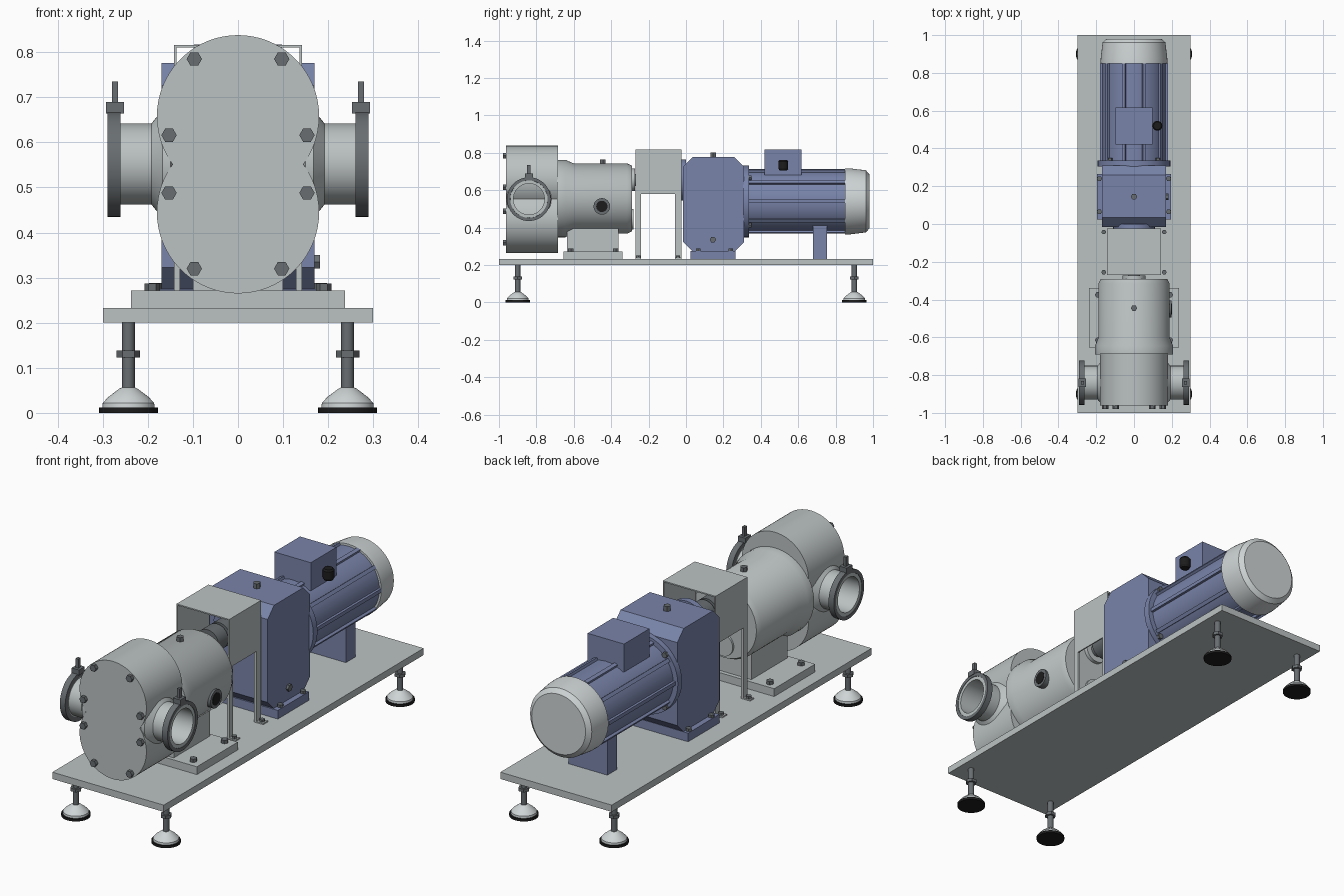
import bpy, bmesh
from math import cos, sin, pi, radians, asin
from mathutils import Matrix, Vector

if "Cube" in bpy.data.objects:
    bpy.data.objects.remove(bpy.data.objects["Cube"])


def material(name, rgb):
    m = bpy.data.materials.new(name)
    m.diffuse_color = (*rgb, 1)
    m.use_nodes = True
    m.node_tree.nodes["Principled BSDF"].inputs["Base Color"].default_value = m.diffuse_color
    return m


STEEL = material("grey steel", (0.50, 0.54, 0.54))
PALE = material("pale steel", (0.62, 0.66, 0.67))
BLUE = material("blue paint", (0.19, 0.23, 0.40))
DARK = material("dark metal", (0.14, 0.155, 0.165))
BLACK = material("black rubber", (0.012, 0.012, 0.012))


def finish(bm, name, mat):
    bmesh.ops.remove_doubles(bm, verts=bm.verts, dist=1e-5)
    bmesh.ops.recalc_face_normals(bm, faces=bm.faces)
    me = bpy.data.meshes.new(name)
    bm.to_mesh(me)
    bm.free()
    me.materials.append(mat)
    me.shade_smooth()
    me.set_sharp_from_angle(angle=radians(28))
    ob = bpy.data.objects.new(name, me)
    bpy.context.collection.objects.link(ob)
    return ob


def box(name, x, y, z, mat):
    bm = bmesh.new()
    bmesh.ops.create_cube(bm, size=1)
    for v in bm.verts:
        v.co = Vector([(a + b) / 2 + c * (b - a) for (a, b), c in zip((x, y, z), v.co)])
    return finish(bm, name, mat)


def place(axis, u, v, t):
    return {'X': (t, u, v), 'Y': (u, t, v), 'Z': (u, v, t)}[axis]


def lathe(name, profile, centre, axis, mat, seg=48, closed=False):
    """Revolve (radius, position) pairs round an axis through centre."""
    bm = bmesh.new()
    rings = [[bm.verts.new(Vector(centre) + Vector(place(axis, r * cos(2 * pi * k / seg),
              r * sin(2 * pi * k / seg), t))) for k in range(seg)] for r, t in profile]
    n = len(rings)
    for i in range(n if closed else n - 1):
        a, b = rings[i], rings[(i + 1) % n]
        for k in range(seg):
            j = (k + 1) % seg
            bm.faces.new((a[k], a[j], b[j], b[k]))
    if not closed:
        for ring, p in ((rings[0], profile[0]), (rings[-1], profile[-1])):
            bm.faces.new(ring)
    return finish(bm, name, mat)


def cyl(name, r, t0, t1, centre, axis, mat, seg=48):
    return lathe(name, [(r, t0), (r, t1)], centre, axis, mat, seg)


def bolt(name, centre, axis, h, r=0.017):
    return cyl(name, r, 0, h, centre, axis, DARK, 6)


def prism(name, outline, axis, t0, t1, mat):
    bm = bmesh.new()
    a, b = [[bm.verts.new(place(axis, u, v, t)) for u, v in outline] for t in (t0, t1)]
    bm.faces.new(a)
    bm.faces.new(b)
    for k in range(len(a)):
        j = (k + 1) % len(a)
        bm.faces.new((a[k], a[j], b[j], b[k]))
    return finish(bm, name, mat)


# Base plate and levelling feet
box("base_plate", (-.3, .3), (-1, 1), (.2, .233), STEEL)
for sx in (-1, 1):
    for sy in (-1, 1):
        c = (sx * .243, sy * .9, 0)
        cyl("foot_pad", .065, 0, .012, c, 'Z', BLACK)
        lathe("foot_dome", [(.058, .012), (.057, .022), (.045, .035), (.02, .054), (.015, .056)], c, 'Z', PALE)
        cyl("foot_rod", .014, .05, .2, c, 'Z', DARK, 24)
        cyl("foot_nut", .026, .123, .138, c, 'Z', DARK, 6)

# Two-lobed pump head with cover bolts
ZC, LR, LD = .5515, .18, .1065
a0 = asin(LD / LR)
arc = [-a0 + (pi + 2 * a0) * k / 48 for k in range(49)]
outline = [(LR * cos(a), ZC + LD + LR * sin(a)) for a in arc]
outline += [(-u, 2 * ZC - v) for u, v in outline[1:-1]]
prism("pump_head", outline, 'Y', -.962, -.685, STEEL)
for sx in (-1, 1):
    for x, z in ((.097, .785), (.153, .616), (.153, .488), (.097, .32)):
        bolt("cover_bolt", (sx * x, -.979, z), 'Y', .02)

# Side ports with clamps
for s in (-1, 1):
    c = (0, -.84, .552)
    lathe("port_pipe", [(.083, s * .13), (.12, s * .15), (.12, s * .168), (.09, s * .192), (.09, s * .262),
                        (.101, s * .264), (.101, s * .288), (.083, s * .288)], c, 'X', STEEL, closed=True)
    lathe("port_clamp", [(.095, s * .261), (.117, s * .261), (.117, s * .29), (.1, s * .29)],
          c, 'X', DARK, closed=True)
    x = s * .273
    box("clamp_lug", (x - .02, x + .02), (-.862, -.818), (.664, .69), DARK)
    box("clamp_screw", (x - .007, x + .007), (-.849, -.831), (.685, .735), DARK)

# Bearing housing
lathe("bearing_housing", [(.207, -.69), (.207, -.645), (.188, -.60), (.188, -.315), (.176, -.29)],
      (0, 0, .555), 'Y', STEEL, 64)
cyl("rear_shaft_seal", .06, -.30, -.272, (0, 0, .655), 'Y', STEEL)
cyl("rear_lower_cap", .055, -.30, -.28, (0, 0, .445), 'Y', STEEL)
bolt("housing_top_plug", (0, -.445, .735), 'Z', .028)
cyl("sight_glass_ring", .044, .165, .198, (0, -.45, .513), 'X', DARK)
cyl("sight_glass", .03, .19, .2, (0, -.45, .513), 'X', BLACK)

# Pump pedestal
box("pedestal_plate", (-.237, .237), (-.655, -.34), (.233, .271), STEEL)
box("pedestal", (-.1, .1), (-.637, -.36), (.27, .41), STEEL)
for sx in (-1, 1):
    for y in (-.615, -.375):
        bolt("pedestal_bolt", (sx * .19, y, .271), 'Z', .016)

# Shaft and coupling
cyl("drive_shaft", .032, -.3, 0, (0, 0, .655), 'Y', DARK)
for y0, y1 in ((-.235, -.16), (-.145, -.07)):
    cyl("coupling_half", .06, y0, y1, (0, 0, .655), 'Y', DARK)

# Coupling guard: open-ended cover on four legs
g, t, z0, z1 = .142, .006, .58, .816
prism("coupling_guard", [(-g, z0), (-g, z1), (g, z1), (g, z0), (g - t, z0), (g - t, z1 - t),
                         (-g + t, z1 - t), (-g + t, z0)], 'Y', -.27, -.025, STEEL)
for sx in (-1, 1):
    for y0, y1 in ((-.27, -.24), (-.06, -.025)):
        box("guard_leg", sorted((sx * .129, sx * g)), (y0, y1), (.233, .6), STEEL)
        box("guard_leg_tab", sorted((sx * .129, sx * .178)), (y0, y1), (.233, .239), STEEL)
        bolt("guard_bolt", (sx * .16, (y0 + y1) / 2, .238), 'Z', .012, .013)

# Gearbox with chamfered corners
ya, yb, za, zb, c = -.015, .31, .272, .776, .05
prism("gearbox", [(ya + c, za), (yb - c, za), (yb, za + c), (yb, zb - c),
                  (yb - c, zb), (ya + c, zb), (ya, zb - c), (ya, za + c)], 'X', -.17, .17, BLUE)
box("gearbox_base", (-.197, .197), (.025, .265), (.233, .275), BLUE)
cyl("gearbox_front_flange", .11, -.03, 0, (0, 0, .655), 'Y', BLUE)
bolt("gearbox_top_plug", (0, .145, .775), 'Z', .025)
bolt("gearbox_drain_plug", (.168, .144, .335), 'X', .014)
for sx in (-1, 1):
    for y in (.065, .24):
        bolt("gearbox_bolt", (sx * .183, y, .274), 'Z', .014, .014)

# Motor
MZ = .54
cyl("motor_flange", .192, .305, .337, (0, 0, MZ), 'Y', BLUE, 64)
for k in range(4):
    a = pi / 4 + k * pi / 2
    bolt("flange_bolt", (.18 * cos(a), .335, MZ + .18 * sin(a)), 'Y', .014, .014)
cyl("motor_body", .167, .33, .86, (0, 0, MZ), 'Y', BLUE, 64)
for k in range(10):
    fin = box("motor_fin", (-.009, .009), (.337, .85), (.15, .179), BLUE)
    fin.data.transform(Matrix.Translation((0, 0, MZ)) @ Matrix.Rotation(radians(18 + 36 * k), 4, 'Y'))
lathe("fan_cover", [(.177, .85), (.176, .88), (.166, .962), (.145, .98)], (0, 0, MZ), 'Y', PALE, 64)
box("motor_foot", (-.105, .105), (.68, .755), (.233, .41), BLUE)
box("terminal_box", (-.098, .098), (.42, .617), (.68, .817), BLUE)
lathe("cable_gland", [(.02, .705), (.026, .715), (.026, .752), (.02, .76)], (.124, .52, 0), 'Z', BLACK, 24)
